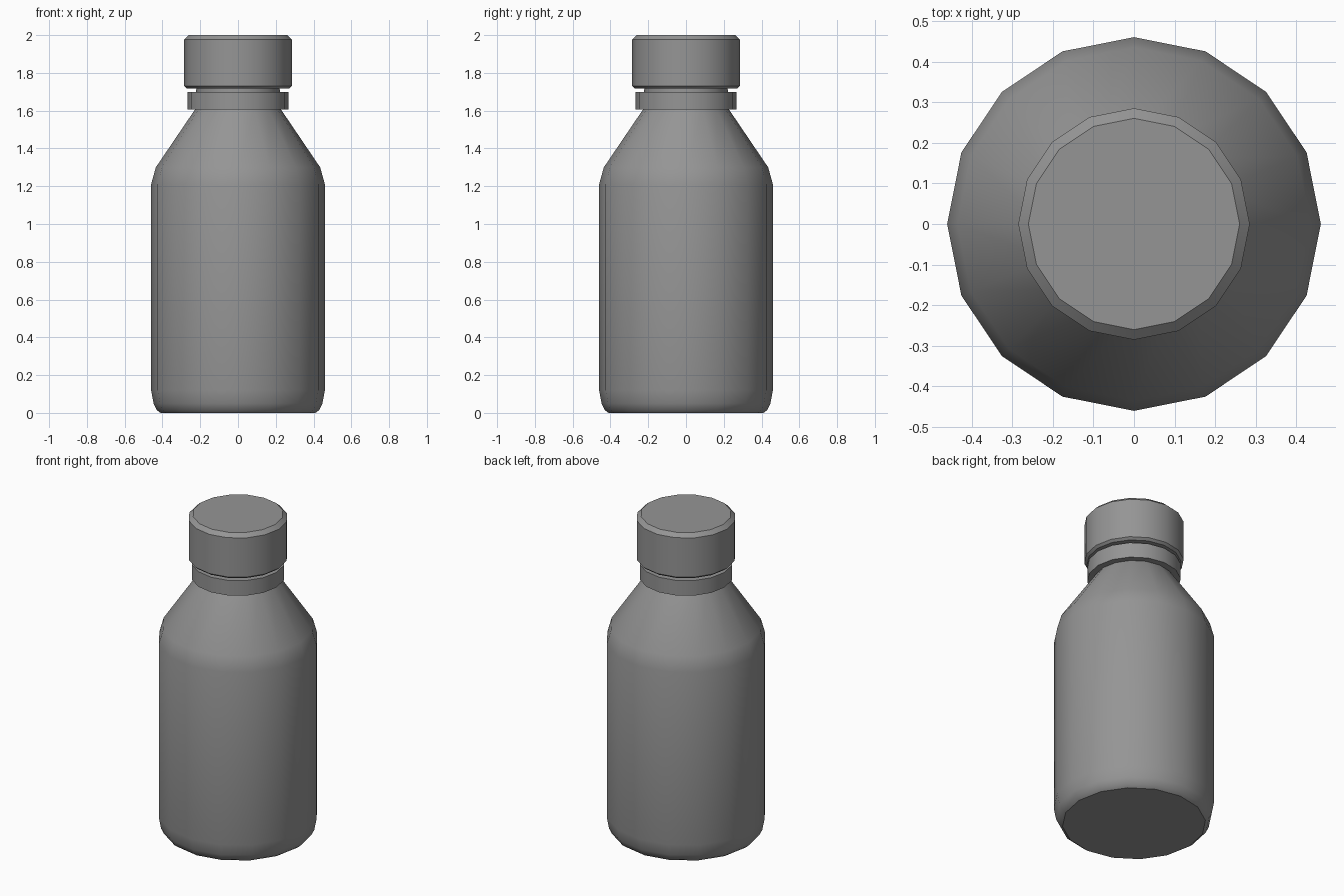
import bpy, bmesh
from math import cos, sin, pi, radians

SIDES = 16

cube = bpy.data.objects.get("Cube")
if cube:
    bpy.data.objects.remove(cube, do_unlink=True)

grey = bpy.data.materials.new("mid_grey")
grey.use_nodes = True
grey.diffuse_color = (0.3, 0.3, 0.3, 1)
grey.node_tree.nodes["Principled BSDF"].inputs["Base Color"].default_value = (0.3, 0.3, 0.3, 1)


def lathe(name, profile):
    """Closed turned solid from (radius, height) points, bottom to top."""
    bm = bmesh.new()
    rings = []
    for r, z in profile:
        rings.append([bm.verts.new((r * cos(2 * pi * i / SIDES), r * sin(2 * pi * i / SIDES), z))
                      for i in range(SIDES)])
    for low, high in zip(rings, rings[1:]):
        for i in range(SIDES):
            j = (i + 1) % SIDES
            bm.faces.new((low[i], low[j], high[j], high[i]))
    bm.faces.new(rings[0][::-1])
    bm.faces.new(rings[-1])
    mesh = bpy.data.meshes.new(name)
    bm.to_mesh(mesh)
    bm.free()
    mesh.materials.append(grey)
    obj = bpy.data.objects.new(name, mesh)
    bpy.context.collection.objects.link(obj)
    bpy.ops.object.select_all(action="DESELECT")
    obj.select_set(True)
    bpy.context.view_layer.objects.active = obj
    bpy.ops.object.shade_smooth_by_angle(angle=radians(30))
    return obj


# Body with rounded foot, sloping shoulder and neck
lathe("bottle_body", [(0.41, 0), (0.43, 0.015), (0.447, 0.05), (0.46, 0.12),
                      (0.46, 1.21), (0.435, 1.3), (0.225, 1.61), (0.22, 1.74)])

# Tamper ring around the neck
lathe("neck_ring", [(0.268, 1.605), (0.268, 1.7)])

# Screw cap with chamfered rims
lathe("cap", [(0.27, 1.717), (0.285, 1.73), (0.285, 1.977), (0.26, 2.0)])
